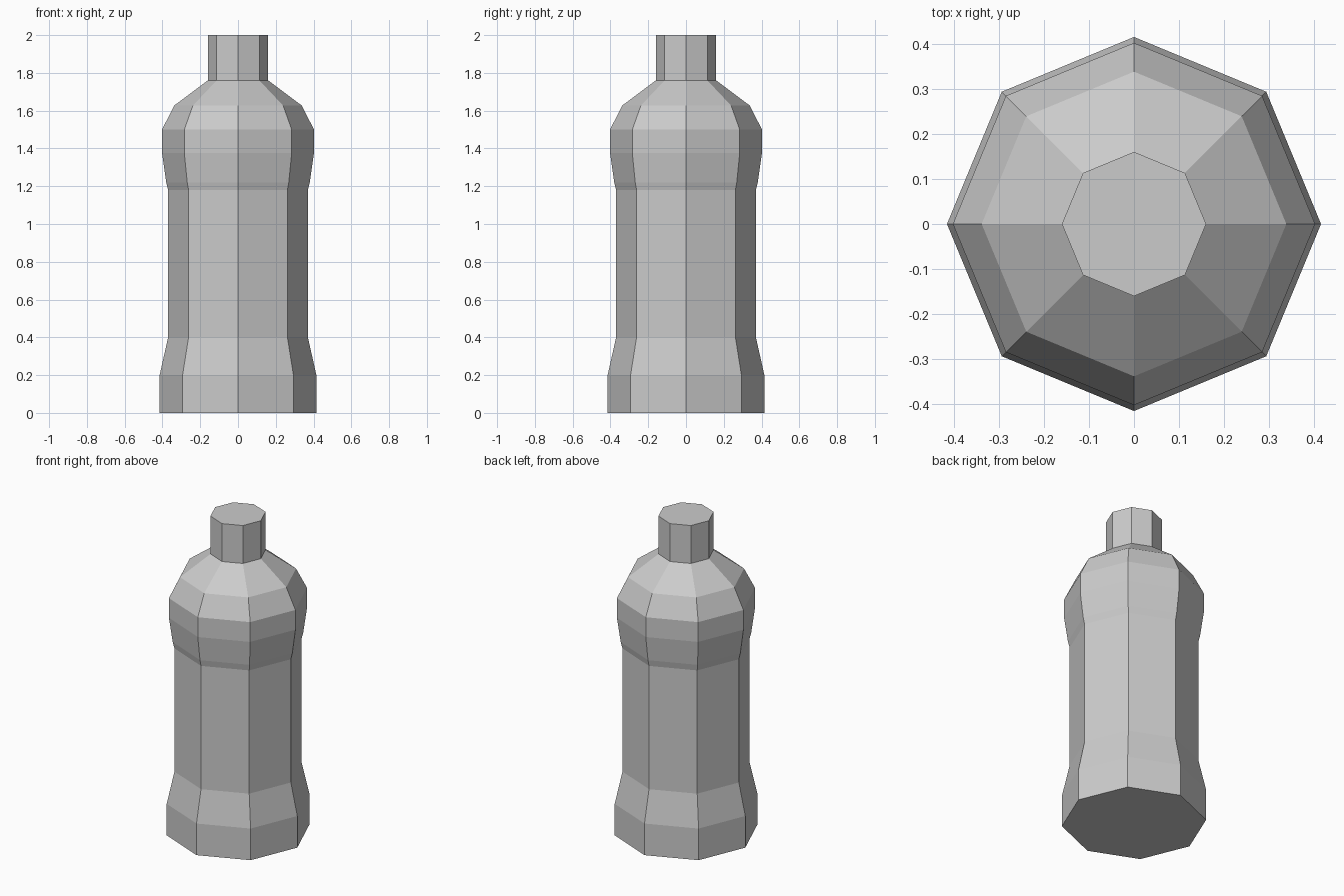
import bpy, bmesh
from math import cos, sin, tau

if "Cube" in bpy.data.objects:
    bpy.data.objects.remove(bpy.data.objects["Cube"])

SIDES = 8


def lathe(name, profile):
    """Closed faceted solid from (radius, height) pairs, corners on the axes."""
    bm = bmesh.new()
    rings = [[bm.verts.new((r * cos(tau * i / SIDES), r * sin(tau * i / SIDES), z))
              for i in range(SIDES)] for r, z in profile]
    for low, high in zip(rings, rings[1:]):
        for i in range(SIDES):
            j = (i + 1) % SIDES
            bm.faces.new((low[i], low[j], high[j], high[i]))
    bm.faces.new(rings[0][::-1])
    bm.faces.new(rings[-1])
    mesh = bpy.data.meshes.new(name)
    bm.to_mesh(mesh)
    bm.free()
    obj = bpy.data.objects.new(name, mesh)
    bpy.context.collection.objects.link(obj)
    return obj


# Bottle: flared base, narrow grip, bulging shoulder and straight neck
lathe("bottle", [
    (0.415, 0.0), (0.415, 0.2),                  # base
    (0.37, 0.4), (0.37, 1.18),                   # grip
    (0.38, 1.22), (0.402, 1.375), (0.402, 1.5),  # bulge
    (0.338, 1.627), (0.16, 1.76),                # shoulder
    (0.16, 2.0),                                 # neck
])
